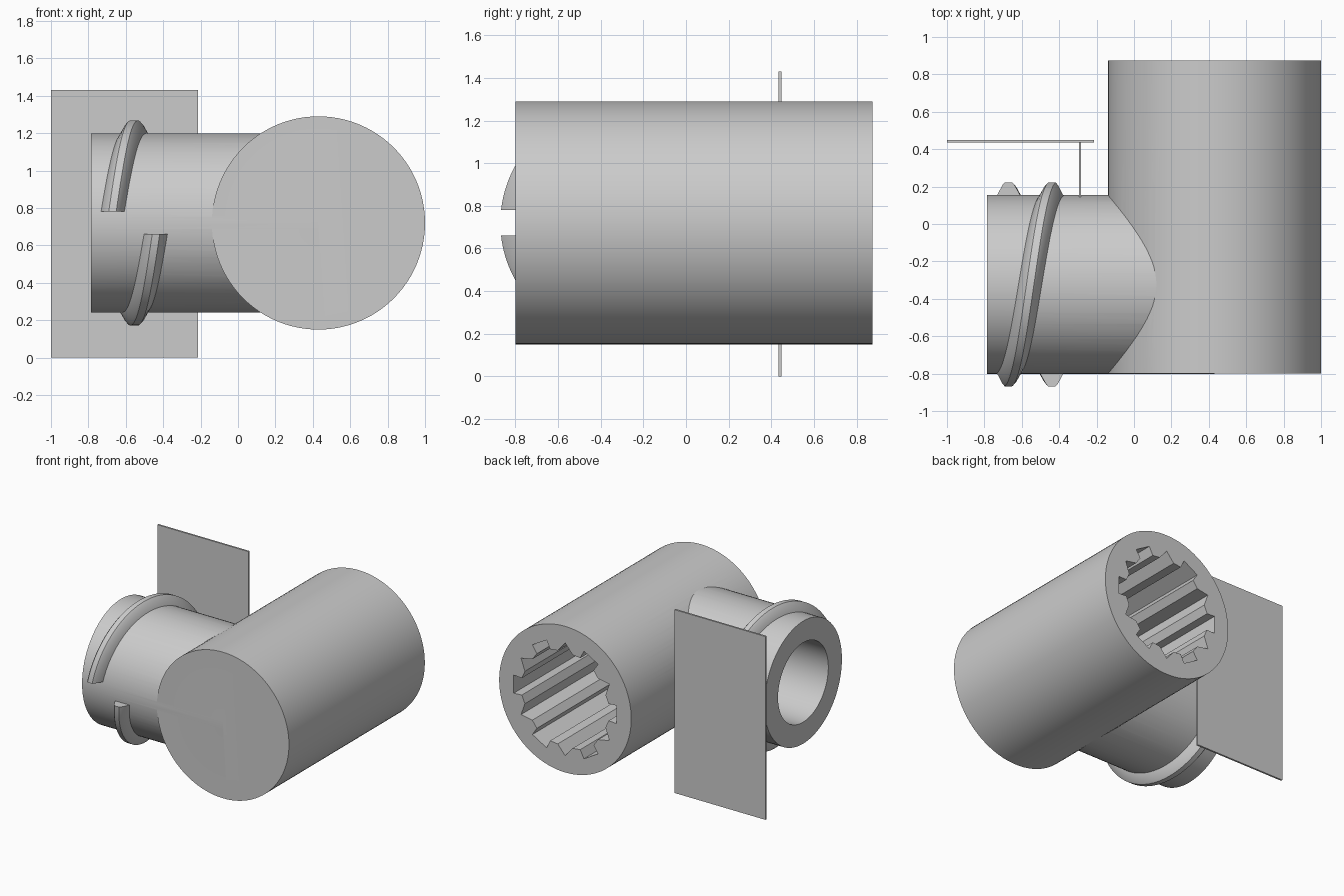
import bpy, bmesh, math
from mathutils import Matrix, Vector

if "Cube" in bpy.data.objects:
    bpy.data.objects.remove(bpy.data.objects["Cube"], do_unlink=True)

grey = bpy.data.materials.new("plain_grey")
grey.use_nodes = True
grey.diffuse_color = (0.6, 0.6, 0.6, 1)
grey.node_tree.nodes["Principled BSDF"].inputs["Base Color"].default_value = (0.6, 0.6, 0.6, 1)

AXIS_X, AXIS_Z = 0.43, 0.72      # body axis
PIPE_Y, PIPE_R = -0.323, 0.478   # side pipe axis and radius


def finish(name, bm):
    bmesh.ops.recalc_face_normals(bm, faces=bm.faces)
    mesh = bpy.data.meshes.new(name)
    bm.to_mesh(mesh)
    bm.free()
    obj = bpy.data.objects.new(name, mesh)
    mesh.materials.append(grey)
    bpy.context.collection.objects.link(obj)
    return obj


def smooth(obj):
    bpy.ops.object.select_all(action='DESELECT')
    obj.select_set(True)
    bpy.context.view_layer.objects.active = obj
    bpy.ops.object.shade_smooth_by_angle(angle=math.radians(30))


def prism(name, outline, start, end):
    """Extrude a closed outline of points along start -> end."""
    bm = bmesh.new()
    face = bm.faces.new([bm.verts.new(Vector(p) + Vector(start)) for p in outline])
    out = bmesh.ops.extrude_face_region(bm, geom=[face])
    moved = [v for v in out["geom"] if isinstance(v, bmesh.types.BMVert)]
    bmesh.ops.translate(bm, verts=moved, vec=Vector(end) - Vector(start))
    return finish(name, bm)


def circle(radius, axis, count=96):
    angles = [math.tau * i / count for i in range(count)]
    ring = [(radius * math.cos(a), radius * math.sin(a)) for a in angles]
    return [(0, u, v) if axis == 'x' else (u, 0, v) for u, v in ring]


def box(name, low, high):
    bm = bmesh.new()
    low, high = Vector(low), Vector(high)
    bmesh.ops.create_cube(bm, size=1, matrix=Matrix.Translation((low + high) / 2)
                          @ Matrix.Diagonal((*(high - low), 1)))
    return finish(name, bm)


def combine(target, tool, operation):
    mod = target.modifiers.new(operation.lower(), 'BOOLEAN')
    mod.operation, mod.solver, mod.object = operation, 'EXACT', tool
    bpy.context.view_layer.objects.active = target
    bpy.ops.object.modifier_apply(modifier=mod.name)
    bpy.data.objects.remove(tool, do_unlink=True)


# Large body with a side pipe
body = prism("body_with_side_pipe", circle(0.57, 'y'),
             (AXIS_X, -0.8, AXIS_Z), (AXIS_X, 0.875, AXIS_Z))
pipe = prism("pipe", circle(PIPE_R, 'x'),
             (-0.785, PIPE_Y, AXIS_Z), (AXIS_X, PIPE_Y, AXIS_Z))
combine(body, pipe, 'UNION')

# Toothed socket: six slots alternating with six pointed notches
tooth = [(-9, .45), (9, .45), (10, .38), (20, .37), (30, .44), (40, .37), (50, .38)]
socket = []
for i in range(6):
    for degrees, r in tooth:
        a = math.radians(degrees + 60 * i)
        socket.append((r * math.cos(a), 0, r * math.sin(a)))
cutter = prism("socket_cutter", socket, (AXIS_X, -0.1, AXIS_Z), (AXIS_X, 0.95, AXIS_Z))
combine(body, cutter, 'DIFFERENCE')

# Round inner chamber and pipe bore
cutter = prism("chamber_cutter", circle(0.36, 'y'),
               (AXIS_X, -0.7, AXIS_Z), (AXIS_X, 0.0, AXIS_Z))
combine(body, cutter, 'DIFFERENCE')
cutter = prism("bore_cutter", circle(0.31, 'x'),
               (-0.9, PIPE_Y, AXIS_Z), (AXIS_X, PIPE_Y, AXIS_Z))
combine(body, cutter, 'DIFFERENCE')
smooth(body)


def thread(name, turn):
    """Half-turn helical ridge with ends cut flat."""
    profile = [(-.065, .465), (-.062, .48), (-.032, .535), (-.02, .548),
               (.02, .548), (.032, .535), (.062, .48), (.065, .465)]
    bm = bmesh.new()
    rings, steps = [], 64
    for i in range(steps + 1):
        t = math.pi * i / steps
        ring = []
        for dx, r in profile:
            limit = math.asin(0.06 / r)
            a = min(max(t, limit), math.pi - limit)
            x = -0.68 + 0.25 * a / math.pi + dx
            ring.append(bm.verts.new((x, PIPE_Y - turn * r * math.cos(a),
                                      AXIS_Z + turn * r * math.sin(a))))
        rings.append(ring)
    n = len(profile)
    for a, b in zip(rings, rings[1:]):
        for k in range(n):
            bm.faces.new((a[k], a[(k + 1) % n], b[(k + 1) % n], b[k]))
    bm.faces.new(rings[0])
    bm.faces.new(rings[-1])
    bmesh.ops.remove_doubles(bm, verts=bm.verts, dist=1e-5)
    smooth(finish(name, bm))


thread("upper_thread", 1)
thread("lower_thread", -1)

# Thin back plate and its short support
box("back_plate", (-1, 0.435, 0), (-0.215, 0.449, 1.43))
box("plate_support", (-0.295, 0.14, 0.62), (-0.283, 0.44, 0.82))
